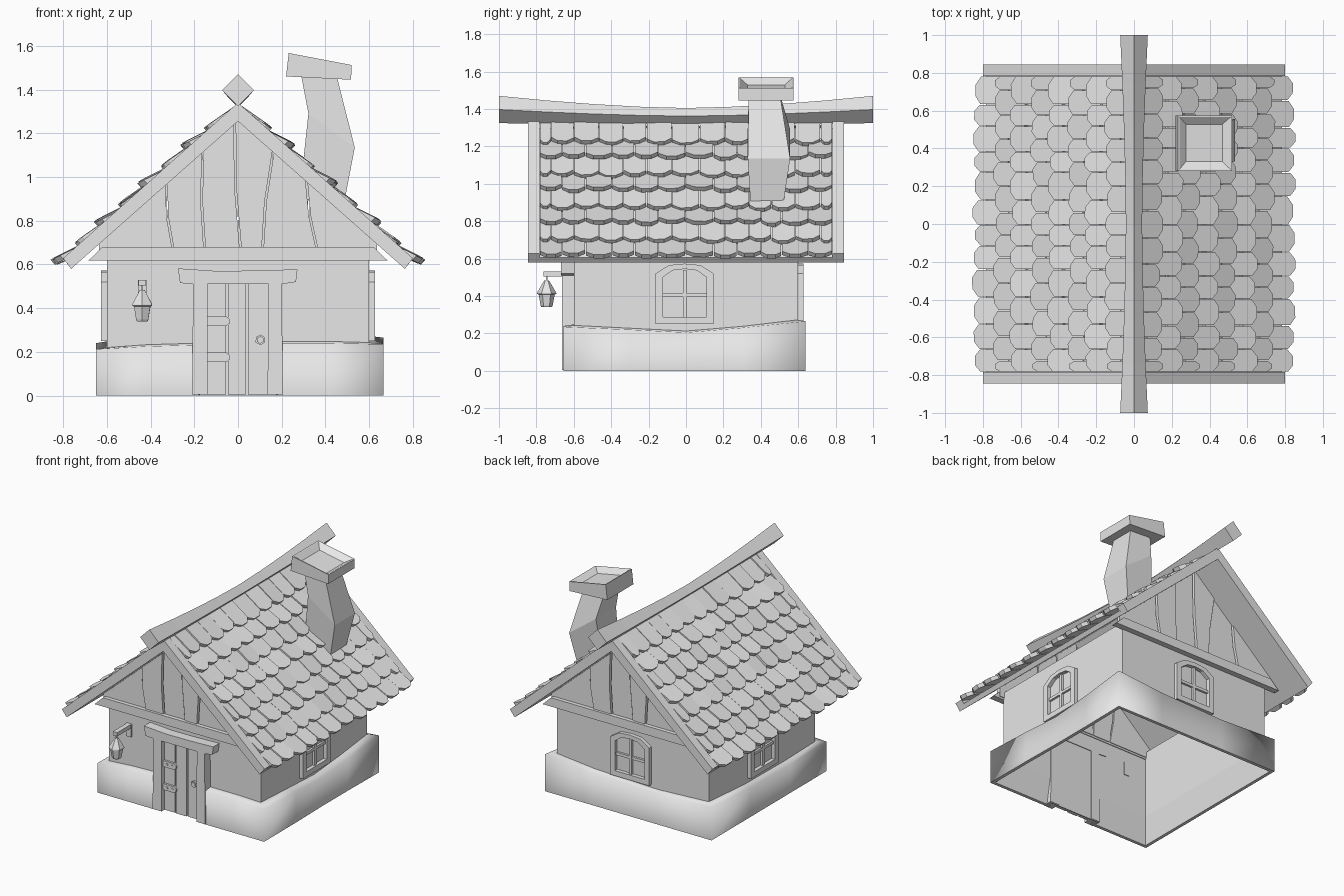
import bpy, bmesh, math, random
from mathutils import Vector

random.seed(4)
cube = bpy.data.objects.get("Cube")
if cube:
    bpy.data.objects.remove(cube)

grey = bpy.data.materials.new("plain_grey")
grey.use_nodes = True
grey.diffuse_color = (0.8, 0.8, 0.8, 1)
grey.node_tree.nodes["Principled BSDF"].inputs["Base Color"].default_value = (0.8, 0.8, 0.8, 1)


def finish(name, bm):
    bmesh.ops.recalc_face_normals(bm, faces=bm.faces)
    mesh = bpy.data.meshes.new(name)
    bm.to_mesh(mesh)
    bm.free()
    mesh.materials.append(grey)
    bpy.context.collection.objects.link(bpy.data.objects.new(name, mesh))


def loft(bm, rings, caps=True):
    """Bridge equal-sized closed rings of points."""
    vs = [[bm.verts.new(p) for p in r] for r in rings]
    n = len(vs[0])
    for a, b in zip(vs, vs[1:]):
        for i in range(n):
            j = (i + 1) % n
            bm.faces.new((a[i], a[j], b[j], b[i]))
    if caps:
        bm.faces.new(vs[0])
        bm.faces.new(vs[-1])


def prism(bm, pts, d0, d1, place):
    loft(bm, [[place(a, b, d) for a, b in pts] for d in (d0, d1)])


def rect(a0, a1, b0, b1):
    return [(a0, b0), (a1, b0), (a1, b1), (a0, b1)]


# Placement rules: a = sideways, b = up, d = distance outwards
def front(a, b, d): return Vector((a, -d, b))
def back(a, b, d): return Vector((-a, d, b))
def right(a, b, d): return Vector((d, a, b))
def left(a, b, d): return Vector((-d, -a, b))


# Walls: open shell standing on the plinth
bm = bmesh.new()
W, SILL = 0.6, 0.19
loft(bm, [[(-W, -W, z), (W, -W, z), (W, W, z), (-W, W, z)] for z in (SILL, 0.67)], caps=False)
finish("walls", bm)

# Plinth: soft skirt around the walls, open at the doorway
bm = bmesh.new()
path = [(0.18, -0.655, 0.24), (0.42, -0.655, 0.24), (0.665, -0.655, 0.235),
        (0.665, -0.3, 0.22), (0.66, 0, 0.205), (0.66, 0.3, 0.23), (0.665, 0.64, 0.265),
        (0.3, 0.64, 0.235), (-0.2, 0.64, 0.22), (-0.65, 0.64, 0.24),
        (-0.65, 0.2, 0.21), (-0.65, -0.25, 0.205), (-0.65, -0.655, 0.212),
        (-0.42, -0.655, 0.225), (-0.18, -0.655, 0.232)]
clamp = lambda v: max(-W, min(W, v))
sections = []
for x, y, z in path:
    sections.append([bm.verts.new(p) for p in (
        (clamp(x), clamp(y), SILL), (x * 0.965, y * 0.965, 0), (x, y, 0),
        (x, y, z), (clamp(x), clamp(y), z + 0.008))])
for s, t in zip(sections, sections[1:]):
    for k in range(4):
        bm.faces.new((s[k], s[k + 1], t[k + 1], t[k])).smooth = k > 1
for s in (sections[0], sections[-1]):
    bm.faces.new(s)
for e in bm.edges:
    e.smooth = len(e.link_faces) == 2 and all(f.smooth for f in e.link_faces)
finish("plinth", bm)

# Roof: thick verge boards at both ends, thinner panels between them
RIDGE, EAVE_X, EAVE_Z = 1.34, 0.8, 0.628
verges, panels = bmesh.new(), bmesh.new()
for s in (1, -1):
    for y0, y1 in ((-0.845, -0.783), (0.783, 0.845)):
        prism(verges, [(0, RIDGE), (s * EAVE_X, EAVE_Z), (s * 0.763, 0.58), (0, 1.255)], y0, y1, front)
    prism(panels, [(0, RIDGE - 0.042), (s * 0.783, 0.605), (s * 0.763, 0.58), (0, 1.255)], -0.79, 0.79, front)
finish("roof_verge_boards", verges)
finish("roof_panels", panels)

# Ridge beam: sagging diamond section
bm = bmesh.new()
rings = []
for i in range(9):
    y = -1 + i / 4
    r = 0.043 + 0.03 * abs(y) ** 1.6
    c = 1.362 + 0.035 * abs(y) ** 1.6
    rings.append([(0, y, c - r), (r, y, c), (0, y, c + r), (-r, y, c)])
loft(bm, rings)
finish("ridge_beam", bm)

# Roof tiles: staggered courses of blunt-pointed slabs
ROWS, COLS = 8, 12
down = Vector((EAVE_X, 0, EAVE_Z - RIDGE))
slope_len = down.length
down.normalize()
out = Vector((-down.z, 0, down.x))
bm = bmesh.new()
for side in (1, -1):
    inner = [-0.783 + 1.566 * i / COLS + random.uniform(-0.02, 0.02) for i in range(1, COLS)]
    even_cuts = [-0.783] + inner + [0.783]
    odd_cuts = [-0.783] + [(a + b) / 2 for a, b in zip(even_cuts, even_cuts[1:])] + [0.783]
    for row in range(ROWS):
        tip = slope_len + 0.04 - row * 0.132
        cuts, top, drop = (odd_cuts, 0.014, 0.12) if row % 2 else (even_cuts, 0.028, 0.27)
        for v0, v1 in zip(cuts, cuts[1:]):
            u1 = tip + random.uniform(-0.012, 0.008)
            u0 = max(0.01, tip - 0.2)
            height = top + random.uniform(-0.004, 0.004)
            twist = random.uniform(-0.06, 0.06)
            mid = (v0 + v1) / 2
            blunt = (v1 - v0) * 0.2

            def place(u, v, d):
                p = down * u + out * (height + d - drop * (u1 - u) + twist * (v - mid))
                return Vector((side * p.x, v, RIDGE + p.z))
            prism(bm, [(u0, v0 + 0.002), (u0, v1 - 0.002), (u1 - 0.03, v1 - 0.002), (u1, mid + blunt),
                       (u1, mid - blunt), (u1 - 0.03, v0 + 0.002)], -0.027, 0, place)
finish("roof_tiles", bm)

# Gable ends: crooked planks above a tie beam
planks, beams = bmesh.new(), bmesh.new()
splits = [(-0.64, -0.64), (-0.29, -0.33), (-0.15, -0.16), (0.015, -0.015), (0.11, 0.165), (0.37, 0.31), (0.64, 0.64)]
roof = lambda x: 1.29 - 0.89 * abs(x)
for place in (front, back):
    for i in range(len(splits) - 1):
        (b0, t0), (b1, t1) = splits[i], splits[i + 1]
        g = 0.004
        pts = [(b0 + g, 0.63), (b1 - g, 0.63)]
        if i < len(splits) - 2:
            pts += [((b1 + t1) / 2 - 0.012 - g, (0.63 + roof(t1)) / 2)]
        pts += [(t1 - g, roof(t1)), (t0 + g, roof(t0))]
        if i:
            pts += [((b0 + t0) / 2 - 0.012 + g, (0.63 + roof(t0)) / 2)]
        prism(planks, pts, 0.59, 0.612 + 0.01 * (i % 2), place)
    prism(beams, [(-0.685, 0.617), (0.685, 0.617), (0.62, 0.68), (-0.62, 0.68)], 0.595, 0.64, place)
finish("gable_planks", planks)
finish("gable_beams", beams)


# Chimney: bent shaft with a shallow basin in its tilted cap
def ring(x0, x1, y0, y1, zl, zr):
    return [(x0, y0, zl), (x1, y0, zr), (x1, y1, zr), (x0, y1, zl)]


bm = bmesh.new()
loft(bm, [ring(0.28, 0.487, 0.345, 0.52, 0.9, 0.89),
          ring(0.322, 0.534, 0.33, 0.557, 1.29, 1.135),
          ring(0.288, 0.452, 0.335, 0.505, 1.47, 1.46)])
finish("chimney_shaft", bm)
bm = bmesh.new()
loft(bm, [ring(0.22, 0.517, 0.28, 0.575, 1.46, 1.445),
          ring(0.232, 0.52, 0.28, 0.575, 1.567, 1.512),
          ring(0.24, 0.512, 0.288, 0.567, 1.565, 1.513),
          ring(0.275, 0.468, 0.33, 0.528, 1.528, 1.49)])
finish("chimney_cap", bm)


# Arched windows on three walls
def arch(w, b, shoulder, top):
    return [(-w, b), (w, b), (w, shoulder), (w * 0.55, top - 0.008), (0, top), (-w * 0.55, top - 0.008), (-w, shoulder)]


frames, bars = bmesh.new(), bmesh.new()
for place in (right, left, back):
    outer, inner = arch(0.155, 0.25, 0.52, 0.573), arch(0.117, 0.287, 0.5, 0.545)
    at = lambda pts, d: [place(a - 0.007, b, d) for a, b in pts]
    loft(frames, [at(outer, 0.6), at(outer, 0.627), at(inner, 0.627), at(inner, 0.6)], caps=False)
    prism(bars, rect(-0.017, 0.003, 0.28, 0.54), 0.6, 0.617, place)
    prism(bars, rect(-0.124, 0.11, 0.395, 0.415), 0.6, 0.615, place)
finish("window_frames", frames)
finish("window_bars", bars)

# Door: planks, posts, lintel
bm = bmesh.new()
for x0, x1, d in ((-0.14, -0.055, 0.63), (-0.045, 0.036, 0.634), (0.046, 0.14, 0.63)):
    prism(bm, rect(x0, x1, 0.005, 0.52), 0.6, d, front)
prism(bm, rect(-0.2, 0.2, 0, 0.25), 0.598, 0.604, front)
finish("door_planks", bm)
bm = bmesh.new()
prism(bm, [(-0.21, 0.005), (-0.14, 0.005), (-0.14, 0.52), (-0.205, 0.52)], 0.595, 0.664, front)
prism(bm, [(0.135, 0.005), (0.205, 0.005), (0.2, 0.52), (0.14, 0.52)], 0.595, 0.664, front)
finish("door_posts", bm)
bm = bmesh.new()
prism(bm, [(-0.265, 0.515), (-0.2, 0.51), (0.2, 0.51), (0.265, 0.52), (0.272, 0.578),
           (0.1, 0.572), (-0.1, 0.57), (-0.275, 0.582)], 0.595, 0.668, front)
finish("door_lintel", bm)


# Hinges, bolts and handle
def disc(x, z, r, n=6):
    return [(x + r * math.cos(k * math.tau / n + 0.5), z + r * math.sin(k * math.tau / n + 0.5)) for k in range(n)]


bm = bmesh.new()
for z in (0.34, 0.175):
    prism(bm, [(-0.14, z - 0.022), (-0.055, z - 0.022), (-0.038, z - 0.01), (-0.038, z + 0.01),
               (-0.055, z + 0.022), (-0.14, z + 0.022)], 0.625, 0.645, front)
    for x in (-0.11, -0.068):
        prism(bm, disc(x, z, 0.009), 0.64, 0.65, front)
finish("door_hinges", bm)
bm = bmesh.new()
prism(bm, disc(0.102, 0.255, 0.024), 0.625, 0.645, front)
prism(bm, disc(0.102, 0.255, 0.017), 0.64, 0.652, front)
finish("door_handle", bm)

# Hanging lantern with wall bracket
LX, LY = -0.438, -0.745
bm = bmesh.new()
prism(bm, rect(LX - 0.02, LX + 0.02, 0.44, 0.53), 0.595, 0.612, front)
prism(bm, rect(LX - 0.017, LX + 0.017, 0.503, 0.53), 0.6, 0.762, front)
prism(bm, rect(LX - 0.004, LX + 0.004, 0.475, 0.51), 0.741, 0.749, front)
finish("lantern_bracket", bm)
bm = bmesh.new()
profile = ((0.028, 0.34), (0.032, 0.348), (0.043, 0.408), (0.052, 0.412), (0.05, 0.42), (0.022, 0.468), (0.012, 0.484))
loft(bm, [[(LX + a, LY + b, z) for a, b in disc(0, 0, r)] for r, z in profile])
finish("lantern", bm)
